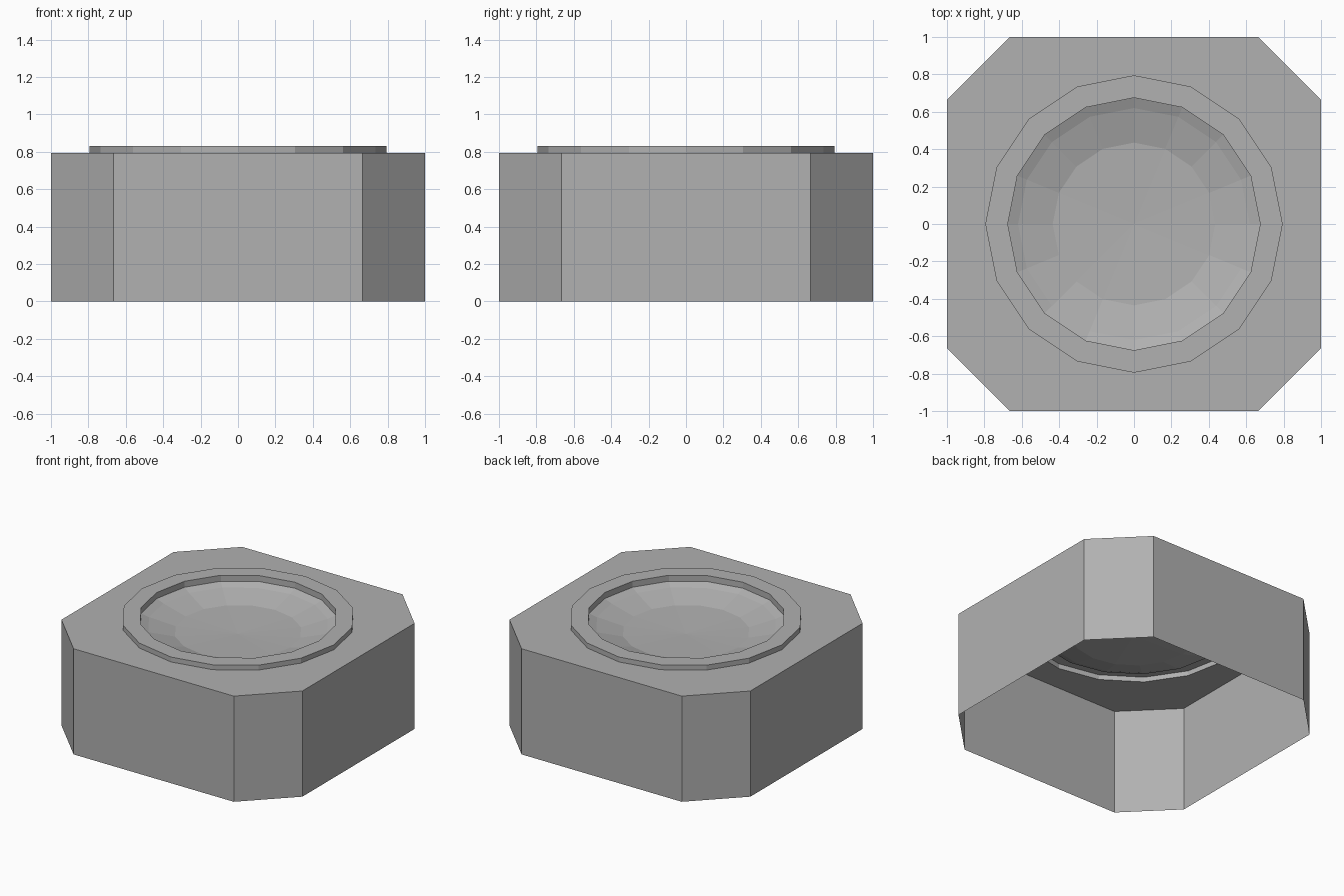
import bpy, bmesh
from math import sin, cos, pi

if "Cube" in bpy.data.objects:
    bpy.data.objects.remove(bpy.data.objects["Cube"])

SIDES = 16
TOP = 0.793
RIM_R = 0.795

grey = bpy.data.materials.new("mid_grey")
grey.diffuse_color = (0.44, 0.44, 0.44, 1)
grey.use_nodes = True
grey.node_tree.nodes["Principled BSDF"].inputs["Base Color"].default_value = grey.diffuse_color


def loop(bm, r, z):
    return [bm.verts.new((r * cos(2 * pi * i / SIDES), r * sin(2 * pi * i / SIDES), z))
            for i in range(SIDES)]


def skin(bm, a, b):
    n = len(a)
    for i in range(n):
        j = (i + 1) % n
        bm.faces.new((a[i], a[j], b[j], b[i]))


def finish(bm, name):
    mesh = bpy.data.meshes.new(name)
    bm.to_mesh(mesh)
    bm.free()
    mesh.materials.append(grey)
    obj = bpy.data.objects.new(name, mesh)
    bpy.context.collection.objects.link(obj)
    return obj


# Housing: open-bottomed chamfered box with a round hole in its top
bm = bmesh.new()
c = 0.665
outline = [(1, -c), (1, c), (c, 1), (-c, 1), (-1, c), (-1, -c), (-c, -1), (c, -1)]
low = [bm.verts.new((x, y, 0)) for x, y in outline]
high = [bm.verts.new((x, y, TOP)) for x, y in outline]
skin(bm, low, high)
hole = loop(bm, RIM_R, TOP)
edges = [bm.edges.get((ring[i], ring[(i + 1) % len(ring)])) or
         bm.edges.new((ring[i], ring[(i + 1) % len(ring)]))
         for ring in (high, hole) for i in range(len(ring))]
bmesh.ops.triangle_fill(bm, edges=edges, use_beauty=True, normal=(0, 0, 1))
finish(bm, "housing")

# Raised rim: outer wall, flat top and inner wall
bm = bmesh.new()
rings = [loop(bm, r, z) for r, z in
         [(RIM_R, TOP), (RIM_R, 0.83), (0.675, 0.83), (0.675, 0.785)]]
for a, b in zip(rings, rings[1:]):
    skin(bm, a, b)
finish(bm, "raised_rim")

# Dish: shallow faceted bowl inside the rim
bm = bmesh.new()
rings = [loop(bm, r, z) for r, z in [(0.675, 0.785), (0.62, 0.763), (0.435, 0.715)]]
for a, b in zip(rings, rings[1:]):
    skin(bm, a, b)
centre = bm.verts.new((0, 0, 0.70))
for i in range(SIDES):
    bm.faces.new((rings[-1][i], rings[-1][(i + 1) % SIDES], centre))
finish(bm, "dish")
